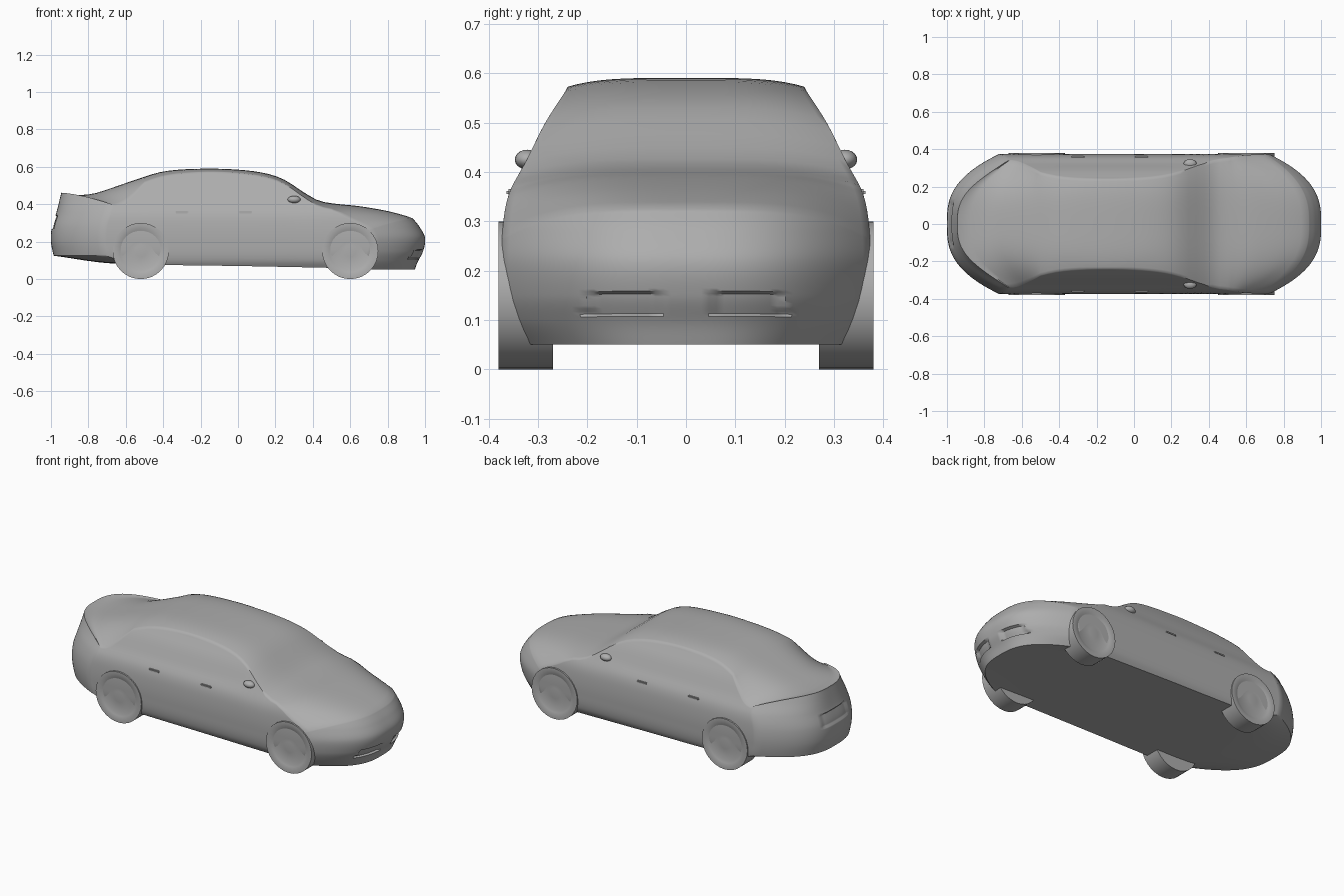
import bpy, bmesh
from math import pi
from mathutils import Matrix

cube = bpy.data.objects.get("Cube")
if cube:
    bpy.data.objects.remove(cube)

grey = bpy.data.materials.new("body grey")
grey.use_nodes = True
grey.diffuse_color = (0.42, 0.42, 0.42, 1)
grey.node_tree.nodes["Principled BSDF"].inputs["Base Color"].default_value = (0.42, 0.42, 0.42, 1)


def curve(points, t):
    """Smoothed interpolation through (position, value) pairs."""
    if t <= points[0][0]:
        return points[0][1]
    n = len(points)
    for i in range(n - 1):
        (a, p), (b, q) = points[i], points[i + 1]
        if t <= b:
            before, after = points[max(i - 1, 0)], points[min(i + 2, n - 1)]
            m0 = (q - before[1]) / (b - before[0]) * (b - a)
            m1 = (after[1] - p) / (after[0] - a) * (b - a)
            s = (t - a) / (b - a)
            return (p * (2 * s**3 - 3 * s**2 + 1) + m0 * (s**3 - 2 * s**2 + s)
                    + q * (3 * s**2 - 2 * s**3) + m1 * (s**3 - s**2))
    return points[-1][1]


def finish(bm, name, angle=40):
    bmesh.ops.recalc_face_normals(bm, faces=bm.faces)
    mesh = bpy.data.meshes.new(name)
    bm.to_mesh(mesh)
    bm.free()
    mesh.materials.append(grey)
    obj = bpy.data.objects.new(name, mesh)
    bpy.context.collection.objects.link(obj)
    bpy.ops.object.select_all(action="DESELECT")
    bpy.context.view_layer.objects.active = obj
    obj.select_set(True)
    bpy.ops.object.shade_smooth_by_angle(angle=angle * pi / 180)
    return obj


# Car profiles: roof line, underside, half width by height, end shapes by height
TOP = [(-.95, .465), (-.9, .45), (-.78, .455), (-.68, .485), (-.55, .53), (-.4, .575),
       (-.2, .59), (0, .585), (.15, .565), (.25, .53), (.35, .465), (.43, .42),
       (.52, .403), (.65, .39), (.8, .365), (.9, .34), (.94, .325)]
UNDER = [(-1, .125), (-.7, .085), (-.35, .075), (0, .07), (.5, .06), (1, .05)]
WIDTH = [(.04, .33), (.1, .365), (.2, .374), (.3, .37), (.36, .357), (.42, .325),
         (.5, .285), (.57, .24)]
NOSE = [(.05, .945), (.09, .96), (.15, .99), (.22, 1), (.28, .97), (.33, .93)]
TAIL = [(.12, .985), (.2, 1), (.28, .995), (.36, .97), (.46, .945)]
CROWN = [(-1, .06), (-.7, .04), (-.3, .02), (.15, .02), (.45, .03), (1, .06)]


def body_point(u, v, w):
    """Wrap a point of the unit box onto the car's shape."""
    side = 1 if u > 0 else -1
    ends = NOSE if u > 0 else TAIL
    blend = max(0, abs(u) - .5) * 2
    top = curve(TOP, u - side * blend * .06) - curve(CROWN, u) * abs(v)**4
    low = curve(UNDER, u)
    z = low + (w + 1) / 2 * (top - low)
    y = v * curve(WIDTH, z)
    x = u - side * blend * (.28 * abs(v)**2.8 + 1 - curve(ends, z))
    # Lower grille openings in the nose
    if u > .999 and .11 < z < .155 and .06 < abs(y) < .2:
        x -= .015
    # Shallow recess for the rear plate
    if u < -.999 and .27 < z < .34 and abs(y) < .11:
        x += .008
    return x, y, z


bm = bmesh.new()
bmesh.ops.create_cube(bm, size=2)
bmesh.ops.subdivide_edges(bm, edges=bm.edges[:], cuts=47, use_grid_fill=True)
for vert in bm.verts:
    vert.co = body_point(*vert.co)
finish(bm, "body_shell", 50)


def wheel(name, x, side):
    """Tyre with a stepped rim face and a hub."""
    bm = bmesh.new()
    turn = Matrix.Translation((x, side * .325, .15)) @ Matrix.Rotation(-side * pi / 2, 4, "X")
    bmesh.ops.create_cone(bm, cap_ends=True, segments=32, radius1=.15, radius2=.15, depth=.11)
    outer = max(bm.faces, key=lambda f: f.calc_center_median().z)
    for width, depth in ((.012, .0), (.025, -.004), (.012, -.006), (.07, .006)):
        bmesh.ops.inset_region(bm, faces=[outer], thickness=width, depth=depth)
    bm.transform(turn)
    finish(bm, name)


def mirror_pod(name, side):
    bm = bmesh.new()
    bmesh.ops.create_uvsphere(bm, u_segments=16, v_segments=10, radius=1)
    bm.transform(Matrix.Translation((.3, side * .322, .425)) @ Matrix.Diagonal((.035, .025, .02, 1)))
    finish(bm, name)


def door_handle(name, x, side):
    bm = bmesh.new()
    bmesh.ops.create_cube(bm, size=1)
    bm.transform(Matrix.Translation((x, side * .357, .358)) @ Matrix.Diagonal((.07, .014, .014, 1)))
    bmesh.ops.bevel(bm, geom=bm.edges[:], offset=.004, segments=2, affect="EDGES")
    finish(bm, name)


for label, side in (("left", 1), ("right", -1)):
    wheel("front_wheel_" + label, .6, side)
    wheel("rear_wheel_" + label, -.52, side)
    mirror_pod("door_mirror_" + label, side)
    door_handle("front_handle_" + label, .04, side)
    door_handle("rear_handle_" + label, -.3, side)
